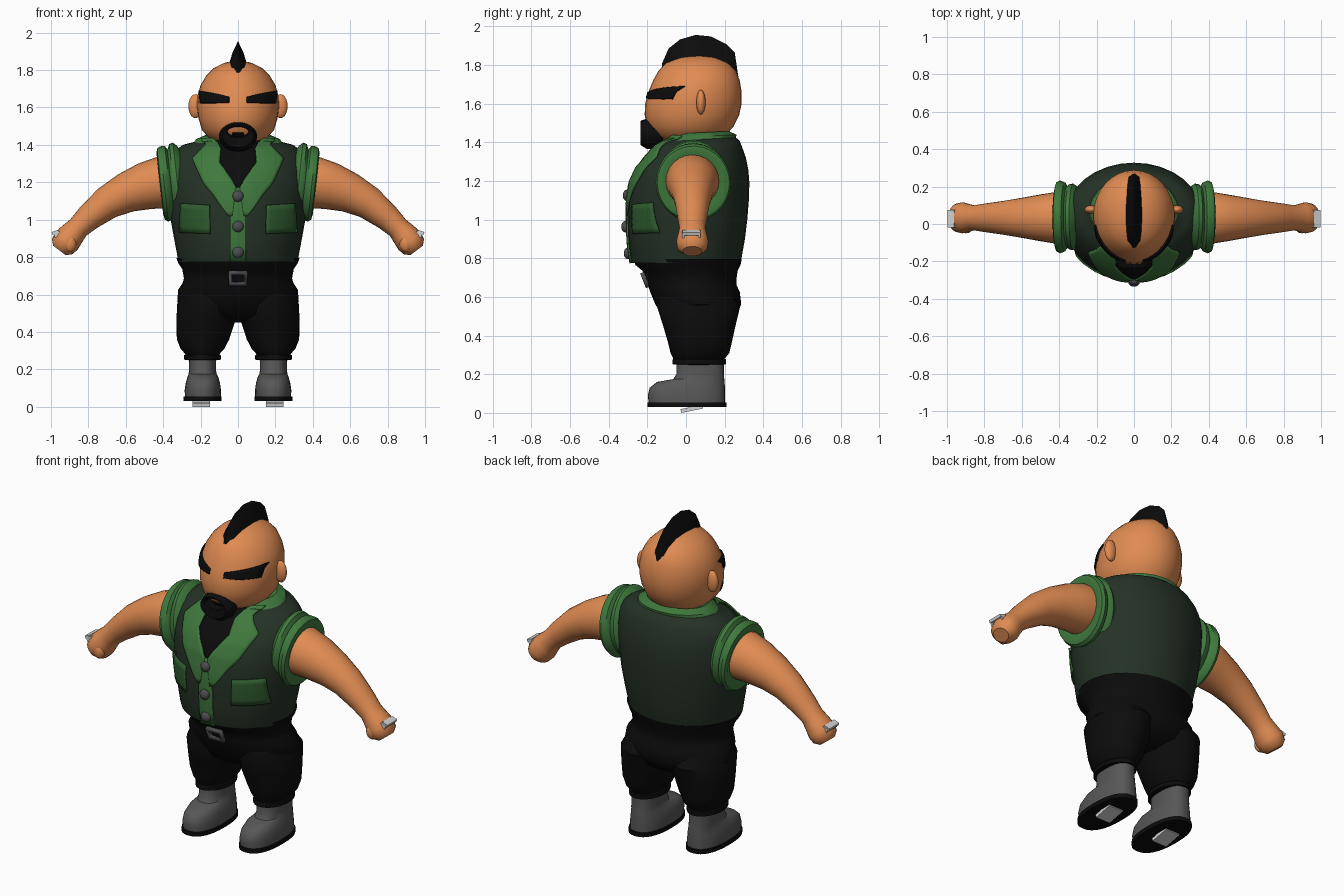
import bpy, bmesh, math
from mathutils import Vector, Matrix
from mathutils.bvhtree import BVHTree

if "Cube" in bpy.data.objects:
    bpy.data.objects.remove(bpy.data.objects["Cube"])


def material(name, r, g, b):
    m = bpy.data.materials.new(name)
    m.diffuse_color = (r, g, b, 1)
    m.use_nodes = True
    m.node_tree.nodes["Principled BSDF"].inputs["Base Color"].default_value = m.diffuse_color
    return m


SKIN = material("skin", .75, .26, .085)
VEST = material("dark green cloth", .018, .032, .02)
TRIM = material("light green trim", .05, .19, .047)
POCKET = material("pocket green", .028, .108, .028)
BLACK = material("black", .0035, .0035, .0035)
GREY = material("boot grey", .095, .095, .095)
METAL = material("dark metal", .075, .075, .08)
STEEL = material("pale steel", .65, .65, .65)


def finish(name, bm, mats, mirror=False, thick=0):
    bmesh.ops.recalc_face_normals(bm, faces=bm.faces)
    me = bpy.data.meshes.new(name)
    bm.to_mesh(me)
    bm.free()
    ob = bpy.data.objects.new(name, me)
    bpy.context.collection.objects.link(ob)
    for m in mats:
        me.materials.append(m)
    if thick:
        s = ob.modifiers.new("thickness", 'SOLIDIFY')
        s.thickness, s.offset = thick, 0
    if mirror:
        ob.modifiers.new("mirror", 'MIRROR').use_mirror_merge = False
    return ob


def loft(name, rings, mats, mirror=False, caps=True, closed=True, rule=None, loop=False):
    """Skin a list of point rings; rule(row) picks the material slot."""
    bm = bmesh.new()
    vs = [[bm.verts.new(p) for p in r] for r in rings]
    n = len(vs[0])
    for i in range(len(vs) - (0 if loop else 1)):
        a, b = vs[i], vs[(i + 1) % len(vs)]
        for j in range(n if closed else n - 1):
            f = bm.faces.new((a[j], a[(j + 1) % n], b[(j + 1) % n], b[j]))
            f.material_index = rule(i) if rule else 0
    if caps:
        for r, i in ((vs[0], 0), (vs[-1], len(vs) - 2)):
            bm.faces.new(r).material_index = rule(i) if rule else 0
    return finish(name, bm, mats, mirror)


def oval(z, hx, y0, y1, cx=0, tilt=0, p=2, n=32):
    """Horizontal oval ring between y0 and y1, optionally sloping in y."""
    out = []
    for k in range(n):
        c, s = math.cos(k * math.tau / n), math.sin(k * math.tau / n)
        c, s = (math.copysign(abs(v) ** (2 / p), v) for v in (c, s))
        out.append((cx + hx * c, (y0 + y1) / 2 + (y1 - y0) / 2 * s, z + tilt * (y1 - y0) / 2 * s))
    return out


def patch(name, mat, ob, left, right, lift=.006, mirror=False, sub=5, back=False):
    """Thin plate between two x,z edge lines, laid on the front of ob."""
    tree = BVHTree.FromPolygons([v.co for v in ob.data.vertices], [p.vertices for p in ob.data.polygons])
    rows = []
    for i in range(len(left) - 1):
        for k in range(sub + (i == len(left) - 2)):
            t = k / sub
            a = Vector(left[i]).lerp(Vector(left[i + 1]), t)
            b = Vector(right[i]).lerp(Vector(right[i + 1]), t)
            row = []
            for j in range(9):
                q = a.lerp(b, j / 8)
                hit, nor, _, _ = tree.ray_cast(Vector((q.x, -1, q.y)), Vector((0, 1, 0)))
                if hit is None:
                    hit, nor, _, _ = tree.find_nearest(Vector((q.x, -.05, q.y)))
                row.append(hit + nor * lift)
            rows.append(row)
    bm = bmesh.new()
    vs = [[bm.verts.new(p) for p in r] for r in rows]
    for a, b in zip(vs, vs[1:]):
        for j in range(8):
            bm.faces.new((a[j], a[j + 1], b[j + 1], b[j]))
    return finish(name, bm, [mat], mirror, thick=.009)


def ball(name, mat, loc, radii, mirror=False):
    bm = bmesh.new()
    bmesh.ops.create_uvsphere(bm, u_segments=16, v_segments=10, radius=1,
                              matrix=Matrix.Translation(loc) @ Matrix.Diagonal((*radii, 1)))
    return finish(name, bm, [mat], mirror)


def box(name, mat, loc, size, rot=(0, 'X'), mirror=False):
    bm = bmesh.new()
    bmesh.ops.create_cube(bm, size=1, matrix=Matrix.Translation(loc) @
                          Matrix.Rotation(rot[0], 4, rot[1]) @ Matrix.Diagonal((*size, 1)))
    return finish(name, bm, [mat], mirror)


# Head
head = loft("head", [oval(*r) for r in (
    (1.40, .10, -.10, .16), (1.43, .15, -.165, .20), (1.48, .193, -.20, .245), (1.54, .211, -.214, .275),
    (1.60, .219, -.211, .288), (1.66, .217, -.195, .288), (1.72, .200, -.17, .278), (1.77, .170, -.142, .258),
    (1.81, .130, -.105, .22), (1.838, .075, -.04, .16), (1.85, .02, .04, .09))], [SKIN])
ball("ear", SKIN, (.228, .077, 1.607), (.037, .024, .064), True)
patch("eye", BLACK, head, [(.045, 1.625), (.12, 1.622), (.195, 1.622)],
      [(.045, 1.655), (.12, 1.672), (.203, 1.688)], mirror=True)
patch("mouth", BLACK, head, [(-.03, 1.448), (-.03, 1.466)], [(.03, 1.448), (.03, 1.466)])

# Goatee: a ring of whiskers around the mouth
def whisker(cz, rx, rz, y):
    return [(rx * math.cos(a), y, cz + rz * math.sin(a)) for a in (k * math.tau / 24 for k in range(24))]


loft("goatee", [whisker(1.445, .085, .065, -.12), whisker(1.444, .102, .080, -.165),
                whisker(1.444, .098, .078, -.205), whisker(1.448, .083, .062, -.236),
                whisker(1.468, .060, .030, -.228), whisker(1.472, .054, .022, -.16)],
     [BLACK], caps=False, loop=True)

# Mohawk crest: wedge sections running front to back
loft("mohawk", [[(-w, y, b), (-w * .55, y, (b + t) / 2 + .01), (0, y, t), (w * .55, y, (b + t) / 2 + .01), (w, y, b)]
                for y, b, t, w in (
    (-.125, 1.78, 1.805, .008), (-.09, 1.78, 1.885, .044), (-.03, 1.80, 1.932, .052), (.05, 1.81, 1.955, .054),
    (.13, 1.80, 1.947, .052), (.21, 1.76, 1.907, .048), (.252, 1.72, 1.865, .04), (.272, 1.70, 1.73, .008))], [BLACK])

# Vest body; the uppermost rows form the collar
vest = loft("vest", [oval(*r) for r in (
    (.775, .318, -.28, .28), (.80, .323, -.288, .287), (.90, .342, -.297, .305), (1.0, .36, -.30, .317),
    (1.10, .372, -.297, .325), (1.19, .376, -.283, .328), (1.26, .374, -.255, .322), (1.32, .362, -.21, .31),
    (1.37, .335, -.165, .292), (1.40, .295, -.13, .277, 0, .04), (1.415, .235, -.105, .258, 0, .05),
    (1.43, .225, -.10, .262, 0, .05), (1.45, .18, -.07, .22, 0, .05), (1.43, .12, 0, .18))],
    [VEST, TRIM], rule=lambda i: int(i >= 10))
patch("shirt", BLACK, vest, [(0, 1.17), (-.04, 1.215), (-.105, 1.30), (-.10, 1.37), (-.12, 1.42)],
      [(0, 1.17), (.04, 1.215), (.105, 1.30), (.10, 1.37), (.12, 1.42)], lift=.005)
patch("button_strip", TRIM, vest, [(-.043, .777), (-.043, 1.17)], [(.043, .777), (.043, 1.17)], lift=.008)
patch("lapel", TRIM, vest,
      [(.03, 1.02), (.008, 1.172), (.036, 1.215), (.096, 1.30), (.09, 1.37), (.12, 1.425)],
      [(.05, 1.02), (.13, 1.13), (.185, 1.20), (.24, 1.32), (.17, 1.39), (.19, 1.425)], lift=.012, mirror=True)
patch("pocket", POCKET, vest, [(.145, .925), (.15, 1.078)], [(.308, .932), (.30, 1.088)], lift=.007, mirror=True)
for i, (y, z) in enumerate(((-.305, 1.125), (-.313, .963), (-.30, .825))):
    ball(f"button_{i + 1}", METAL, (0, y, z), (.03, .022, .03))

# Rolled armhole trim: two ridges around the shoulder
def cuff(x, ry, z0, z1):
    zc, rz = (z0 + z1) / 2, (z1 - z0) / 2
    return [(x + .11 * rz * math.sin(a), .038 + ry * math.cos(a), zc + rz * math.sin(a))
            for a in (k * math.tau / 28 for k in range(28))]


loft("sleeve_trim", [cuff(*r) for r in (
    (.27, .12, 1.08, 1.34), (.305, .165, 1.01, 1.395), (.325, .178, .995, 1.412), (.345, .175, 1.0, 1.405),
    (.358, .165, 1.015, 1.375), (.37, .185, 1.0, 1.395), (.395, .195, .99, 1.392), (.412, .187, 1.0, 1.38),
    (.418, .165, 1.03, 1.355), (.405, .13, 1.07, 1.32))], [TRIM], mirror=True)

# Arm and fist: tube along a drooping path (x, z, in-plane radius, depth radius)
path = [(.30, 1.20, .13, .13), (.42, 1.198, .138, .138), (.50, 1.178, .126, .125), (.60, 1.143, .107, .107),
        (.70, 1.09, .089, .09), (.80, 1.01, .071, .076), (.855, .957, .061, .067), (.887, .922, .069, .074),
        (.917, .887, .076, .083), (.94, .856, .068, .077), (.955, .836, .042, .05)]
rings = []
for i, (x, z, rn, ry) in enumerate(path):
    a, b = path[max(i - 1, 0)], path[min(i + 1, len(path) - 1)]
    t = Vector((b[0] - a[0], b[1] - a[1])).normalized()
    rings.append([(x - t.y * rn * math.sin(u), .033 + ry * math.cos(u), z + t.x * rn * math.sin(u))
                  for u in (k * math.tau / 24 for k in range(24))])
loft("arm", rings, [SKIN], mirror=True)
ball("thumb", SKIN, (.898, -.022, .872), (.034, .028, .045), True)

# Knuckle guard: bar with two short ends
box("knuckle_bar", STEEL, (.977, .028, .932), (.036, .092, .016), (.35, 'Y'), True)
for i, y in enumerate((-.014, .07)):
    box(f"knuckle_end_{i + 1}", STEEL, (.967, y, .922), (.034, .012, .026), (.35, 'Y'), True)

# Trousers: waist and hips, then legs with a cuff
loft("trouser_hips", [oval(*r) for r in (
    (.79, .30, -.25, .27), (.795, .33, -.268, .288), (.765, .318, -.262, .282), (.735, .298, -.225, .267),
    (.685, .289, -.20, .26), (.66, .297, -.197, .262), (.625, .32, -.185, .278), (.56, .325, -.158, .286),
    (.49, .27, -.115, .245), (.45, .12, -.02, .15))], [BLACK])
loft("trouser_leg", [oval(z, h, a, b, c) for z, h, a, b, c in (
    (.66, .12, -.12, .20, .15), (.55, .162, -.15, .28, .163), (.45, .156, -.118, .256, .174),
    (.36, .14, -.092, .236, .187), (.31, .117, -.08, .224, .19), (.28, .09, -.066, .20, .19),
    (.275, .098, -.07, .206, .19), (.252, .098, -.07, .206, .19), (.248, .07, -.04, .18, .19))], [BLACK], mirror=True)

# Belt buckle: tilted square frame
bm = bmesh.new()
sq = [[bm.verts.new((sx * w, -.212 - sz * h * .4, .687 + sz * h))
       for sx, sz in ((-1, -1), (1, -1), (1, 1), (-1, 1))] for w, h in ((.05, .038), (.032, .021))]
for j in range(4):
    k = (j + 1) % 4
    bm.faces.new((sq[0][j], sq[0][k], sq[1][k], sq[1][j]))
finish("belt_buckle", bm, [METAL], thick=.022)

# Boots, soles and heel plates
loft("boot", [oval(z, h, a, b, c, 0, 2.4) for z, h, a, b, c in (
    (.045, .096, -.192, .202, .188), (.09, .097, -.198, .202, .188), (.13, .091, -.188, .201, .188),
    (.16, .082, -.15, .20, .188), (.175, .075, -.065, .198, .189), (.20, .072, -.05, .196, .19),
    (.26, .073, -.05, .196, .19))], [GREY], mirror=True)
loft("sole", [oval(z, h, -.2, .21, .189, 0, 2.4) for z, h in ((.03, .102), (.055, .102))], [BLACK], mirror=True)
box("sole_plate", STEEL, (.197, .03, .021), (.095, .115, .02), (.2, 'X'), True)

# Smooth shading with crisp edges
for ob in bpy.context.scene.objects:
    ob.select_set(True)
    bpy.context.view_layer.objects.active = ob
bpy.ops.object.shade_smooth_by_angle(angle=math.radians(40))
